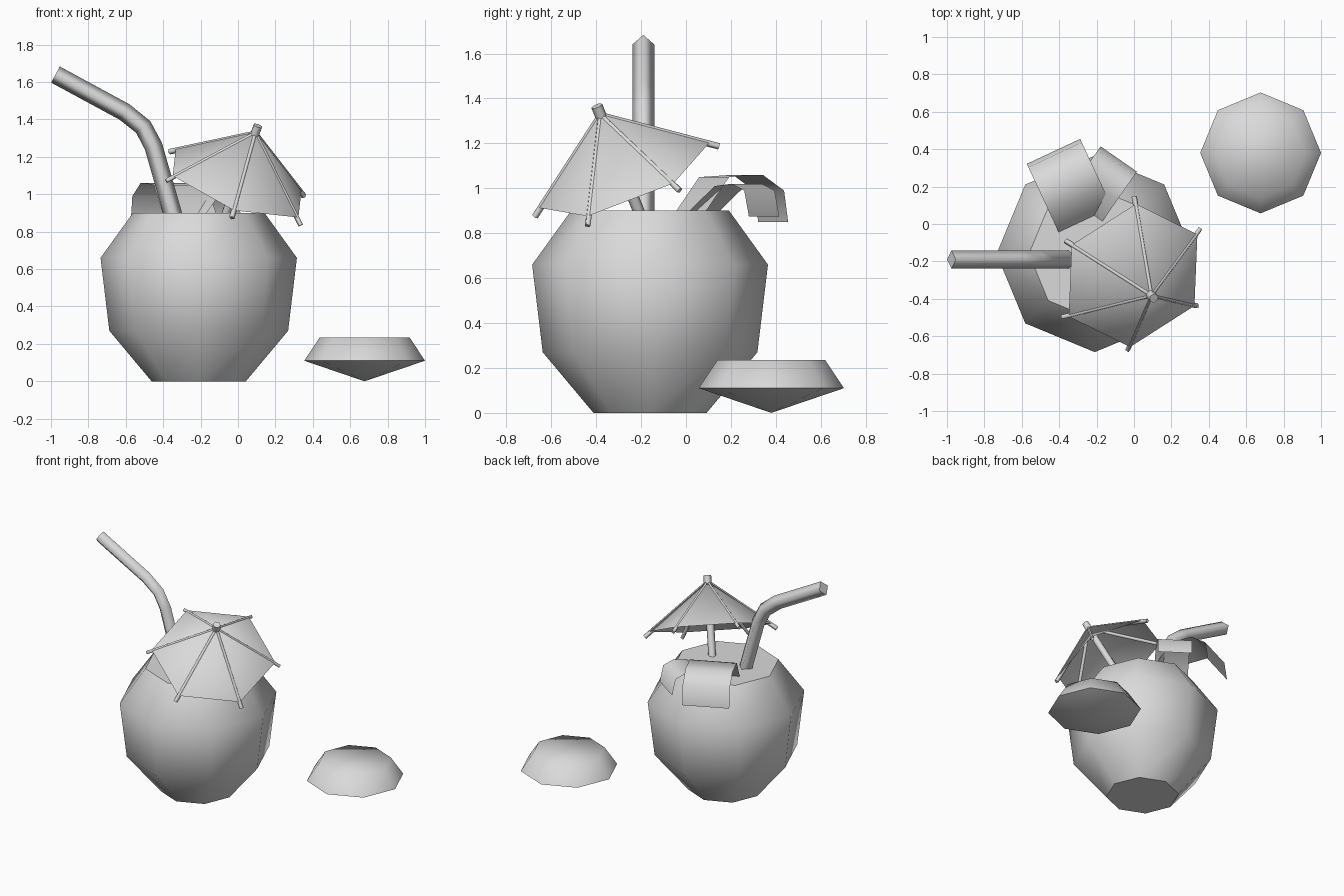
import bpy, bmesh
from math import cos, sin, tau, radians
from mathutils import Vector

cube = bpy.data.objects.get("Cube")
if cube:
    bpy.data.objects.remove(cube)

grey = bpy.data.materials.new("plain_grey")
grey.use_nodes = True
grey.diffuse_color = (0.7, 0.7, 0.7, 1)
grey.node_tree.nodes["Principled BSDF"].inputs["Base Color"].default_value = (0.7, 0.7, 0.7, 1)


def finish(name, bm, angle, closed=True):
    """Turn a bmesh into a shaded object."""
    if closed:
        bmesh.ops.recalc_face_normals(bm, faces=bm.faces)
    mesh = bpy.data.meshes.new(name)
    bm.to_mesh(mesh)
    bm.free()
    mesh.materials.append(grey)
    obj = bpy.data.objects.new(name, mesh)
    bpy.context.collection.objects.link(obj)
    bpy.ops.object.select_all(action='DESELECT')
    obj.select_set(True)
    bpy.context.view_layer.objects.active = obj
    bpy.ops.object.shade_smooth_by_angle(angle=radians(angle))
    return obj


def skin(bm, rings):
    """Join rings of points with quads and cap both ends."""
    loops = [[bm.verts.new(p) for p in ring] for ring in rings]
    n = len(loops[0])
    for a, b in zip(loops, loops[1:]):
        for i in range(n):
            j = (i + 1) % n
            bm.faces.new((a[i], a[j], b[j], b[i]))
    bm.faces.new(loops[0][::-1])
    bm.faces.new(loops[-1])


def lathe(name, centre, profile, angle, sides=8):
    bm = bmesh.new()
    skin(bm, [[(centre[0] + r * cos(tau * i / sides), centre[1] + r * sin(tau * i / sides), z)
               for i in range(sides)] for r, z in profile])
    bmesh.ops.remove_doubles(bm, verts=bm.verts, dist=0.002)
    return finish(name, bm, angle)


def tube(name, path, radius, sides, side):
    """Mitred tube whose first corner points along the side vector."""
    path = [Vector(p) for p in path]
    rings = []
    for k, p in enumerate(path):
        before = (p - path[max(k - 1, 0)]).normalized()
        after = (path[min(k + 1, len(path) - 1)] - p).normalized()
        t = (before + after).normalized()
        u = (side - t * side.dot(t)).normalized()
        v = t.cross(u)
        rings.append([p + radius * (u * cos(tau * i / sides) + v * sin(tau * i / sides))
                      for i in range(sides)])
    bm = bmesh.new()
    skin(bm, rings)
    obj = finish(name, bm, 100)
    # Keep the end caps flat
    for poly in list(obj.data.polygons)[-2:]:
        poly.use_smooth = False
    return obj


def leaf(name, corner, along, width, profile):
    """Bent strip: the profile gives (distance outward, height)."""
    out = Vector((along[0], along[1], 0)).normalized()
    across = Vector((out.y, -out.x, 0)) * width
    bm = bmesh.new()
    rows = []
    for s, z in profile:
        p = Vector((corner[0], corner[1], z)) + out * s
        rows.append((bm.verts.new(p), bm.verts.new(p + across)))
    for a, b in zip(rows, rows[1:]):
        bm.faces.new((a[0], a[1], b[1], b[0]))
    return finish(name, bm, 60, closed=False)


# Coconut cup and its cut-off lid
lathe("coconut_cup", (-0.21, -0.16),
      [(0.252, 0), (0.478, 0.27), (0.525, 0.66), (0.352, 0.9)], 48)
lathe("coconut_lid", (0.677, 0.38),
      [(0.0005, 0), (0.323, 0.11), (0.24, 0.235)], 80)

# Bent drinking straw
tube("straw", [(-0.27, -0.19, 0.62), (-0.452, -0.19, 1.257), (-0.507, -0.19, 1.36),
               (-0.607, -0.19, 1.44), (-0.976, -0.19, 1.64)], 0.049, 4, Vector((0, 1, 0)))

# Leaves folded over the rim
leaf("large_leaf", (-0.40, -0.05), (-0.42, 0.9), 0.315,
     [(0, 0.89), (0.12, 1.05), (0.285, 1.06), (0.39, 0.99), (0.41, 0.85)])
leaf("small_leaf", (-0.37, 0.14), (0.57, 0.82), 0.237,
     [(0, 0.89), (0.15, 1.01), (0.24, 1.02), (0.31, 0.99), (0.335, 0.875)])

# Parasol: tilted six-sided canopy
axis = Vector((0.32, -0.35, 0.88)).normalized()
hub = Vector((-0.005, -0.275, 1.06))
apex = hub + axis * 0.313
u = Vector((-0.01, -0.39, -0.13))
u = (u - axis * u.dot(axis)).normalized()
v = axis.cross(u)
spokes = [u * cos(tau * i / 6) + v * sin(tau * i / 6) for i in range(6)]

bm = bmesh.new()
top = bm.verts.new(apex)
rim = [bm.verts.new(hub + d * 0.41) for d in spokes]
for i in range(6):
    bm.faces.new((top, rim[i], rim[(i + 1) % 6]))
finish("parasol_canopy", bm, 60, closed=False)

# Parasol ribs and stick
for i, d in enumerate(spokes):
    corner = hub + d * 0.41
    reach = (corner - apex) * 1.07
    drop = axis * -0.012
    tube(f"parasol_rib_{i + 1}", [apex + drop, apex + drop + reach], 0.015, 4, axis)
tube("parasol_stick", [apex - axis * 0.75, apex + axis * 0.035], 0.026, 6, u)
